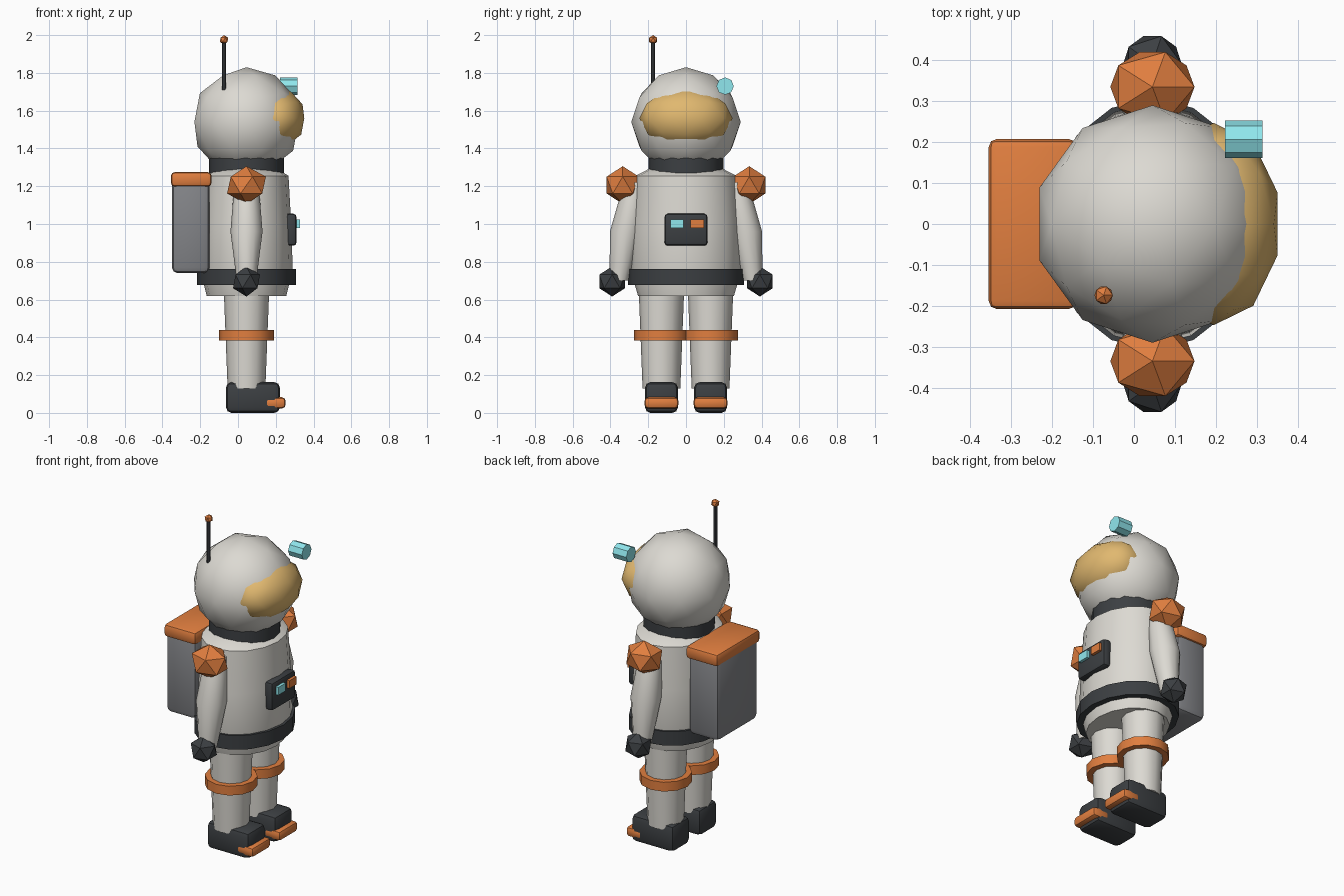
import bpy, bmesh, math
from mathutils import Vector

if "Cube" in bpy.data.objects:
    bpy.data.objects.remove(bpy.data.objects["Cube"])

CX = 0.045  # body axis; the figure faces +x


def mat(name, r, g, b):
    m = bpy.data.materials.new(name)
    m.diffuse_color = (r, g, b, 1)
    m.use_nodes = True
    m.node_tree.nodes["Principled BSDF"].inputs["Base Color"].default_value = m.diffuse_color
    return m


SUIT = mat("suit_white", 0.72, 0.70, 0.65)
DARK = mat("dark_rubber", 0.045, 0.05, 0.055)
ORANGE = mat("orange", 0.75, 0.21, 0.05)
GOLD = mat("gold", 0.75, 0.48, 0.16)
CYAN = mat("cyan", 0.28, 0.80, 0.85)
GREY = mat("pack_grey", 0.23, 0.235, 0.25)


def finish(name, m, smooth=None):
    ob = bpy.context.object
    ob.name = name
    ob.data.materials.append(m)
    bpy.ops.object.transform_apply(location=False, rotation=True, scale=True)
    if smooth:
        bpy.ops.object.shade_smooth_by_angle(angle=math.radians(smooth))
    return ob


def ball(name, loc, scale, m, sub=1, smooth=None):
    bpy.ops.mesh.primitive_ico_sphere_add(subdivisions=sub, radius=1, location=loc)
    bpy.context.object.scale = scale
    return finish(name, m, smooth)


def cone(name, loc, r1, r2, depth, m, sides=16, sx=1, rot=(0, 0, 0), smooth=35):
    bpy.ops.mesh.primitive_cone_add(vertices=sides, radius1=r1, radius2=r2,
                                    depth=depth, location=loc, rotation=rot)
    bpy.context.object.scale = (sx, 1, 1)
    return finish(name, m, smooth)


def box(name, lo, hi, m, bevel=0.0, segs=2):
    lo, hi = Vector(lo), Vector(hi)
    bpy.ops.mesh.primitive_cube_add(size=1, location=(lo + hi) / 2)
    bpy.context.object.scale = hi - lo
    ob = finish(name, m)
    if bevel:
        mod = ob.modifiers.new("bevel", 'BEVEL')
        mod.width, mod.segments = bevel, segs
        bpy.ops.object.modifier_apply(modifier="bevel")
        bpy.ops.object.shade_smooth_by_angle(angle=math.radians(35))
    return ob


def tube(name, rings, m, sides=16, sx=1.0):
    """Capped stack of horizontal rings: (x, y, z, radius)."""
    bm = bmesh.new()
    loops = []
    for x, y, z, r in rings:
        loops.append([bm.verts.new((x + sx * r * math.sin(a), y + r * math.cos(a), z))
                      for a in (2 * math.pi * i / sides for i in range(sides))])
    for a, b in zip(loops, loops[1:]):
        for i in range(sides):
            j = (i + 1) % sides
            bm.faces.new((a[i], a[j], b[j], b[i]))
    bm.faces.new(loops[0])
    bm.faces.new(loops[-1])
    bmesh.ops.recalc_face_normals(bm, faces=bm.faces)
    me = bpy.data.meshes.new(name)
    bm.to_mesh(me)
    bm.free()
    ob = bpy.data.objects.new(name, me)
    bpy.context.collection.objects.link(ob)
    bpy.ops.object.select_all(action='DESELECT')
    ob.select_set(True)
    bpy.context.view_layer.objects.active = ob
    return finish(name, m, 35)


# torso, belt and neck ring
tube("torso", [(CX, 0, z, r) for z, r in
               ((0.62, 0.254), (0.76, 0.295), (1.0, 0.285), (1.255, 0.268), (1.295, 0.19))],
     SUIT, 16, 0.83)
cone("belt", (CX, 0, 0.72), 0.307, 0.307, 0.085, DARK, 16, 0.85)
cone("neck_ring", (CX, 0, 1.31), 0.198, 0.198, 0.08, DARK, 16)

# helmet, visor, antenna and lamp
ball("helmet", (CX, 0, 1.54), (0.29, 0.29, 0.29), SUIT, 2, 60)
ball("visor", (0.195, 0, 1.56), (0.164, 0.247, 0.165), GOLD, 2, 60)
cone("antenna_rod", (-0.074, -0.174, 1.835), 0.011, 0.011, 0.25, DARK, 8)
ball("antenna_tip", (-0.074, -0.174, 1.975), (0.025, 0.025, 0.025), ORANGE)
cone("helmet_lamp", (0.268, 0.207, 1.73), 0.046, 0.046, 0.092, CYAN, 8,
     rot=(0, math.pi / 2, 0), smooth=None)

# backpack
box("backpack", (-0.35, -0.195, 0.74), (-0.15, 0.195, 1.25), GREY, 0.03)
box("backpack_lid", (-0.355, -0.208, 1.198), (-0.14, 0.208, 1.275), ORANGE, 0.02)

# chest control panel
box("chest_panel", (0.252, -0.114, 0.885), (0.31, 0.114, 1.055), DARK, 0.018)
box("panel_button_cyan", (0.30, -0.082, 0.978), (0.327, -0.012, 1.025), CYAN)
box("panel_button_orange", (0.30, 0.024, 0.978), (0.327, 0.094, 1.025), ORANGE)

# limbs, mirrored across y
for s, side in ((-1, "right"), (1, "left")):
    tube(side + "_arm", [(CX, s * y, z, r) for y, z, r in
                         ((0.355, 0.70, 0.052), (0.342, 0.78, 0.062),
                          (0.318, 0.96, 0.085), (0.285, 1.12, 0.072), (0.27, 1.22, 0.06))],
         SUIT, 12)
    ball(side + "_shoulder_pad", (CX, s * 0.335, 1.206), (0.115, 0.1, 0.1), ORANGE)
    ball(side + "_hand", (CX, s * 0.391, 0.696), (0.08, 0.08, 0.08), DARK)
    cone(side + "_leg", (CX, s * 0.13, 0.40), 0.1, 0.121, 0.54, SUIT, 12)
    cone(side + "_knee_band", (CX, s * 0.13, 0.41), 0.145, 0.145, 0.056, ORANGE, 12)
    box(side + "_boot", (-0.064, s * 0.13 - 0.0875, 0), (0.222, s * 0.13 + 0.0875, 0.163),
        DARK, 0.03)
    box(side + "_toe_cap", (0.14, s * 0.13 - 0.09, 0.023), (0.252, s * 0.13 + 0.09, 0.083),
        ORANGE, 0.02)
